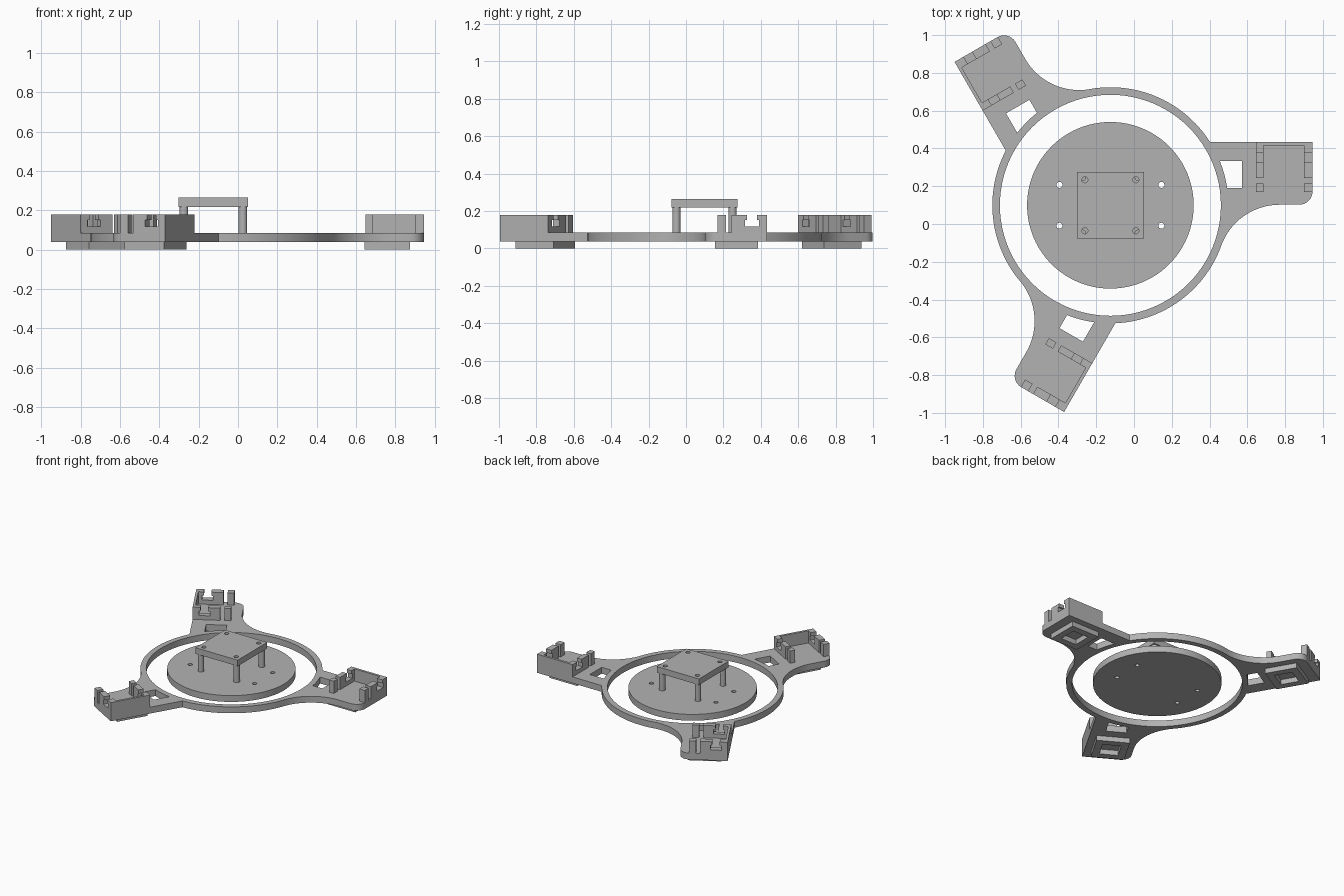
import bpy, bmesh
from math import sin, cos, atan2, pi, radians, sqrt
from mathutils import Matrix, Vector

if "Cube" in bpy.data.objects:
    bpy.data.objects.remove(bpy.data.objects["Cube"])

CENTRE = Matrix.Translation((-0.125, 0.099, 0))
# Turns a flat (x, y) profile into an upright (y, z) one, extruded along x
UPRIGHT = Matrix(((0, 0, 1, 0), (1, 0, 0, 0), (0, 1, 0, 0), (0, 0, 0, 1)))

grey = bpy.data.materials.new("plain grey")
grey.use_nodes = True
grey.diffuse_color = (0.45, 0.45, 0.45, 1)
grey.node_tree.nodes["Principled BSDF"].inputs["Base Color"].default_value = grey.diffuse_color


def arc(cx, cy, r, start, end, n):
    return [(cx + r * cos(start + (end - start) * i / n),
             cy + r * sin(start + (end - start) * i / n)) for i in range(n + 1)]


def circle(cx, cy, r, n=24):
    return arc(cx, cy, r, 0, 2 * pi, n)[:-1]


def rect(x0, x1, y0, y1):
    return [(x0, y0), (x1, y0), (x1, y1), (x0, y1)]


def turn(points, a):
    return [(x * cos(a) - y * sin(a), x * sin(a) + y * cos(a)) for x, y in points]


def prism(name, loops, low, high, matrix=Matrix()):
    """Extrude an outline (first loop) with holes (other loops) from low to high."""
    curve = bpy.data.curves.new(name, 'CURVE')
    curve.dimensions = '2D'
    curve.fill_mode = 'BOTH'
    curve.extrude = (high - low) / 2
    for loop in loops:
        spline = curve.splines.new('POLY')
        spline.points.add(len(loop) - 1)
        for point, (x, y) in zip(spline.points, loop):
            point.co = (x, y, 0, 1)
        spline.use_cyclic_u = True
    temp = bpy.data.objects.new(name + "_outline", curve)
    bpy.context.collection.objects.link(temp)
    graph = bpy.context.evaluated_depsgraph_get()
    mesh = bpy.data.meshes.new_from_object(temp.evaluated_get(graph))
    bpy.data.objects.remove(temp)
    bm = bmesh.new()
    bm.from_mesh(mesh)
    bmesh.ops.remove_doubles(bm, verts=bm.verts, dist=0.0001)
    bmesh.ops.translate(bm, verts=bm.verts, vec=Vector((0, 0, (low + high) / 2)))
    bmesh.ops.transform(bm, matrix=CENTRE @ matrix, verts=bm.verts)
    bmesh.ops.recalc_face_normals(bm, faces=bm.faces)
    bm.to_mesh(mesh)
    bm.free()
    mesh.name = name
    mesh.materials.clear()
    mesh.materials.append(grey)
    obj = bpy.data.objects.new(name, mesh)
    bpy.context.collection.objects.link(obj)
    bpy.ops.object.select_all(action='DESELECT')
    obj.select_set(True)
    bpy.context.view_layer.objects.active = obj
    bpy.ops.object.shade_smooth_by_angle(angle=radians(30))
    return obj


BASE, DECK, WALL_TOP = 0.038, 0.086, 0.179
RING, INNER = 0.625, 0.585
TIP, SIDE, LOW = 1.07, 0.335, 0.003      # arm end, straight side, filleted side
FX, FR, CR = 0.896, 0.329, 0.07          # fillet position and radius, corner radius
angles = [i * 2 * pi / 3 for i in range(3)]

# Outline of one third of the frame: fillet, rounded corner, straight side, ring
lean = atan2(LOW - FR, FX)
join = atan2(SIDE, sqrt(RING ** 2 - SIDE ** 2))
third = arc(FX, LOW - FR, FR, lean + pi, pi / 2, 16)
third += arc(TIP - CR, LOW + CR, CR, -pi / 2, 0, 8)
third += [(TIP, SIDE)]
third += arc(0, 0, RING, join, lean + 2 * pi / 3, 24)[:-1]

# Cable window beside the ring
w0, w1 = 0.092, 0.235
window = [(0.698, w0), (0.698, w1)]
window += [(sqrt(RING ** 2 - y * y), y) for y in (w1, 0.2, 0.165, 0.13, w0)]

outline = [p for a in angles for p in turn(third, a)]
prism("ring_frame", [outline, circle(0, 0, INNER, 96)] + [turn(window, a) for a in angles],
      BASE, DECK)

# End wall profile with a keyed notch
mid, neck, slot = 0.254, 0.026, 0.038
notched = [(0.145, DECK), (SIDE, DECK), (SIDE, WALL_TOP), (mid + neck, WALL_TOP),
           (mid + neck, 0.152), (mid + slot, 0.152), (mid + slot, 0.117),
           (mid - slot, 0.117), (mid - slot, 0.152), (mid - neck, 0.152),
           (mid - neck, WALL_TOP), (0.145, WALL_TOP)]
block = rect(0.07, 0.116, DECK, WALL_TOP)

# Holder on each arm
for label, a in zip(("left", "back", "front"), angles):
    spin = Matrix.Rotation(a, 4, 'Z')
    for end, x0, x1 in (("inner", 0.772, 0.81), ("outer", 1.025, TIP)):
        prism(f"{label}_{end}_notched_wall", [notched], x0, x1, spin @ UPRIGHT)
        prism(f"{label}_{end}_block", [block], x0, x1, spin @ UPRIGHT)
    prism(f"{label}_side_wall", [rect(0.81, 1.025, 0.317, SIDE)], DECK, WALL_TOP, spin)
    prism(f"{label}_foot_pad", [rect(0.768, 1.0, 0.055, 0.287),
                                rect(0.819, 0.949, 0.106, 0.236)], 0, BASE, spin)

# Central disc, posts and raised platform
corners = [(sx, sy) for sx in (-1, 1) for sy in (-1, 1)]
prism("centre_disc", [circle(0, 0, 0.441, 96)]
      + [circle(0.27 * sx, 0.108 * sy, 0.016) for sx, sy in corners], BASE, DECK)
for i, (sx, sy) in enumerate(corners):
    prism(f"post_{i + 1}", [circle(0.15 * sx, 0.15 * sy, 0.022)], DECK, 0.218)
prism("platform", [rect(-0.177, 0.177, -0.177, 0.177)]
      + [circle(0.135 * sx, 0.135 * sy, 0.016) for sx, sy in corners], 0.218, 0.264)
